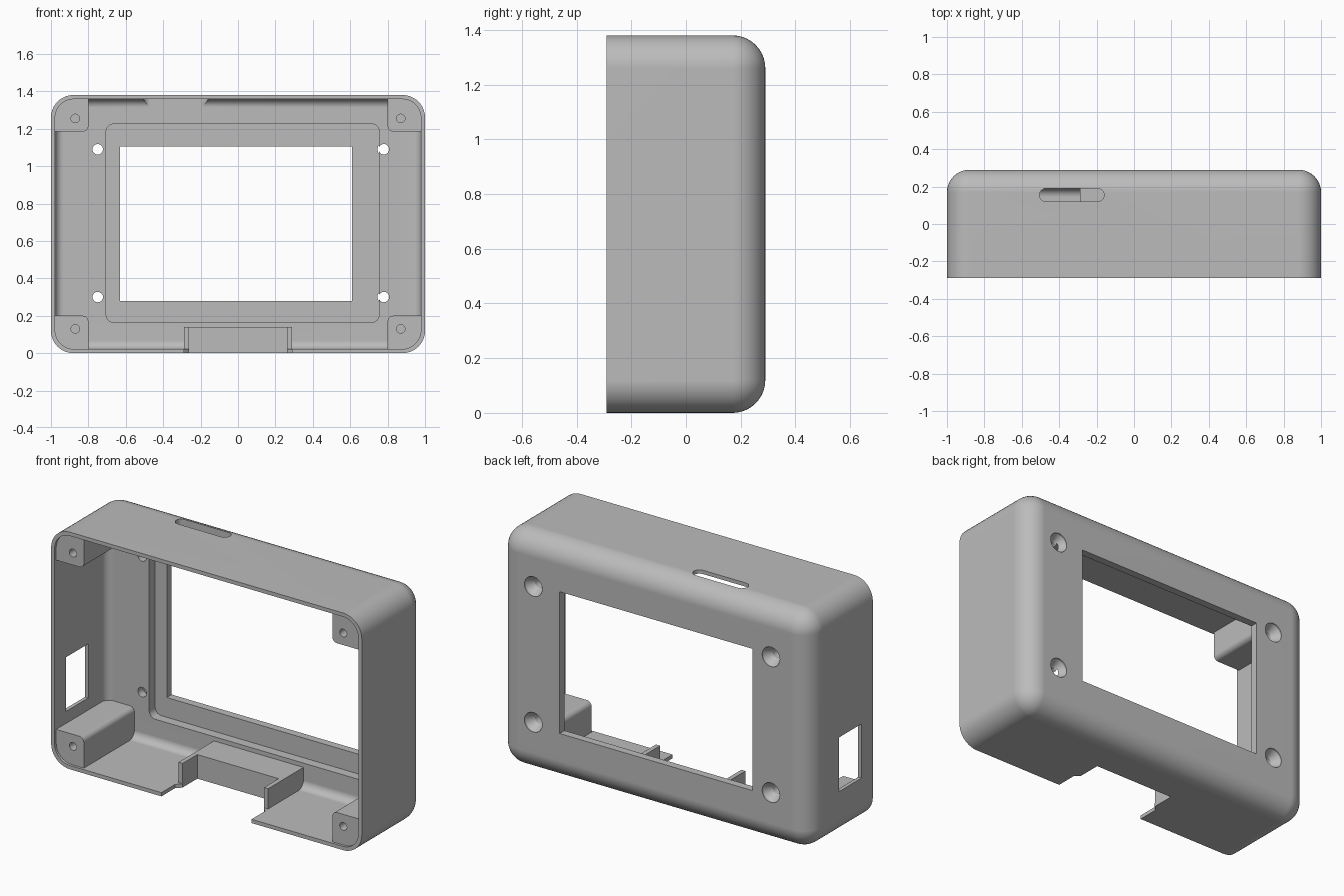
import bpy, bmesh
from math import cos, sin, pi, radians

if "Cube" in bpy.data.objects:
    bpy.data.objects.remove(bpy.data.objects["Cube"])

# one plastic colour
GREY = (0.5, 0.5, 0.5, 1)
plastic = bpy.data.materials.new("grey_plastic")
plastic.use_nodes = True
plastic.diffuse_color = GREY
plastic.node_tree.nodes["Principled BSDF"].inputs["Base Color"].default_value = GREY


def rounded_rect(a0, a1, b0, b1, radii, seg):
    """Outline with one radius per corner, counter-clockwise from low-low."""
    corners = [(a0, b0, 1, 1), (a1, b0, -1, 1), (a1, b1, -1, -1), (a0, b1, 1, -1)]
    points = []
    for i, ((a, b, sa, sb), r) in enumerate(zip(corners, radii)):
        for k in range(seg + 1 if r else 1):
            t = pi + i * pi / 2 + k * pi / 2 / seg
            points.append((a + sa * r + r * cos(t), b + sb * r + r * sin(t)))
    return points


def loft(name, axis, rect, radii, levels, seg=10):
    """Solid through rounded outlines; each level is (depth, inset)."""
    place = {"x": lambda a, b, d: (d, a, b),
             "y": lambda a, b, d: (a, d, b),
             "z": lambda a, b, d: (a, b, d)}[axis]
    if not isinstance(radii, tuple):
        radii = (radii,) * 4
    a0, a1, b0, b1 = rect
    bm = bmesh.new()
    rings = []
    for depth, inset in levels:
        rr = [max(r - inset, 1e-7) if r else 0 for r in radii]
        outline = rounded_rect(a0 + inset, a1 - inset, b0 + inset, b1 - inset, rr, seg)
        rings.append([bm.verts.new(place(a, b, depth)) for a, b in outline])
    n = len(rings[0])
    for low, high in zip(rings, rings[1:]):
        for i in range(n):
            j = (i + 1) % n
            bm.faces.new((low[i], low[j], high[j], high[i]))
    bm.faces.new(rings[0])
    bm.faces.new(rings[-1])
    bmesh.ops.remove_doubles(bm, verts=bm.verts, dist=1e-5)
    bmesh.ops.recalc_face_normals(bm, faces=bm.faces)
    mesh = bpy.data.meshes.new(name)
    bm.to_mesh(mesh)
    bm.free()
    mesh.materials.append(plastic)
    obj = bpy.data.objects.new(name, mesh)
    bpy.context.collection.objects.link(obj)
    return obj


def fillet(depth, radius, steps=10):
    """Levels that round off the end at the given depth."""
    return [(depth - radius + radius * sin(k * pi / 2 / steps),
             radius - radius * cos(k * pi / 2 / steps)) for k in range(steps + 1)]


def circle(x, z, r):
    return (x - r, x + r, z - r, z + r)


def combine(target, tool, operation):
    bpy.context.view_layer.objects.active = target
    mod = target.modifiers.new(tool.name, "BOOLEAN")
    mod.operation = operation
    mod.solver = "EXACT"
    mod.object = tool
    bpy.ops.object.modifier_apply(modifier=mod.name)
    bpy.data.objects.remove(tool)


H, FRONT, BACK, INNER = 1.38, -0.29, 0.29, 0.19
WALL = 0.022

# outer shell, rounded at the back, open at the front
case = loft("case", "y", (-1, 1, 0, H), 0.12, [(FRONT, 0)] + fillet(BACK, 0.12))
cavity = loft("cavity", "y", (-1 + WALL, 1 - WALL, WALL, H - WALL), 0.1,
              [(-0.4, 0)] + fillet(INNER, 0.045, 6))
combine(case, cavity, "DIFFERENCE")

# corner screw posts: wide radius against the shell, small one inside
for side in (0, 1):
    for top in (0, 1):
        x = (0.8, 0.99) if side else (-0.99, -0.8)
        z = (1.185, H - 0.01) if top else (0.01, 0.2)
        radii = [0, 0, 0, 0]
        outer = (0, 1, 3, 2)[side + 2 * top]
        radii[outer] = 0.11
        radii[(outer + 2) % 4] = 0.03
        post = loft("post", "y", x + z, tuple(radii), [(-0.275, 0), (0.2, 0)])
        combine(case, post, "UNION")
        hole = loft("post_hole", "y", circle(0.87 if side else -0.87, 1.255 if top else 0.13, 0.023),
                    0.023, [(-0.4, 0), (0.0, 0)], 5)
        combine(case, hole, "DIFFERENCE")

# connector bay in the floor: block with a rib on either side
combine(case, loft("bay_block", "y", (-0.27, 0.27, 0.01, 0.14), 0, [(0, 0), (0.2, 0)]), "UNION")
for x0, x1 in ((-0.288, -0.262), (0.262, 0.288)):
    rib = loft("bay_rib", "y", (x0, x1, 0.01, 0.14), 0, [(-0.135, 0), (0.2, 0)])
    combine(case, rib, "UNION")
combine(case, loft("bay_notch", "y", (-0.262, 0.262, -0.2, 0.6), 0, [(-0.4, 0), (0, 0)]), "DIFFERENCE")
combine(case, loft("bay_mouth", "y", (-0.29, 0.29, -0.2, 0.6), 0,
                   [(-0.4, 0), (-0.165, 0), (-0.136, 0.029)]), "DIFFERENCE")

# screen recess and window
combine(case, loft("recess", "y", (-0.705, 0.755, 0.165, 1.225), 0.04, [(0.1, 0), (0.245, 0)], 6), "DIFFERENCE")
combine(case, loft("window", "y", (-0.63, 0.61, 0.28, 1.105), 0, [(0.1, 0), (0.4, 0)]), "DIFFERENCE")

# countersunk screw holes
for x in (-0.75, 0.78):
    for z in (0.3, 1.09):
        sink = loft("screw_hole", "y", circle(x, z, 0.057), 0.057,
                    [(0.1, 0.029), (0.235, 0.029), (0.28, 0), (0.4, 0)], 6)
        combine(case, sink, "DIFFERENCE")

# slot in the top and port in the side
combine(case, loft("top_slot", "z", (-0.505, -0.16, 0.12, 0.19), 0.0349, [(1.2, 0), (1.5, 0)], 6), "DIFFERENCE")
combine(case, loft("side_port", "x", (-0.185, 0.02, 0.27, 0.585), 0, [(-1.2, 0), (-0.9, 0)]), "DIFFERENCE")

# smooth the roundings, keep edges sharp and flats flat
bpy.ops.object.select_all(action="DESELECT")
case.select_set(True)
bpy.context.view_layer.objects.active = case
bpy.ops.object.shade_smooth_by_angle(angle=radians(30))
weighted = case.modifiers.new("weighted_normals", "WEIGHTED_NORMAL")
weighted.keep_sharp = True
